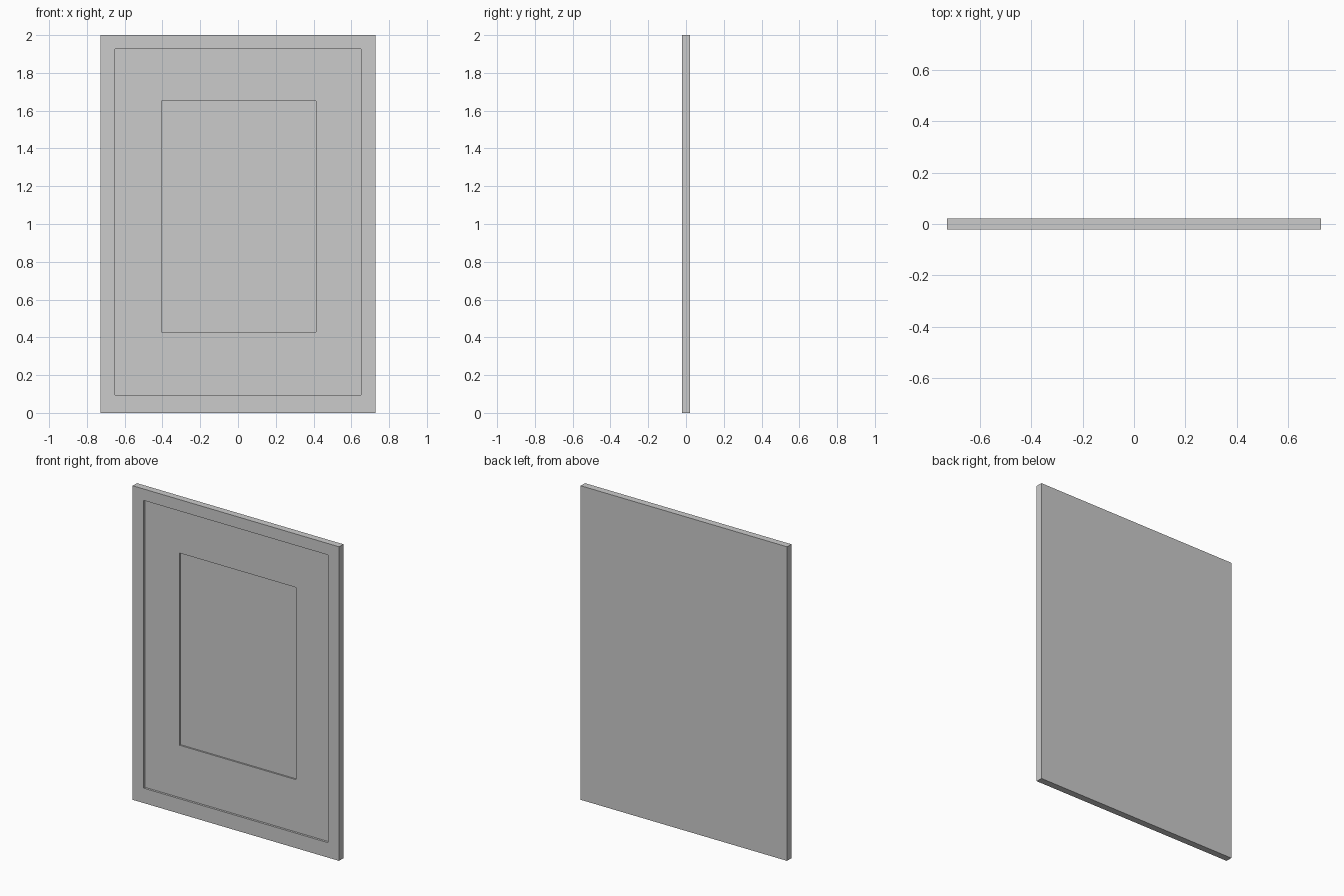
import bpy, bmesh

if "Cube" in bpy.data.objects:
    bpy.data.objects.remove(bpy.data.objects["Cube"])

# Rectangles as (x0, x1, z0, z1)
OUTER = (-0.727, 0.727, 0.0, 2.0)
MAT = (-0.65, 0.65, 0.095, 1.927)
WINDOW = (-0.405, 0.413, 0.428, 1.652)

# Depth of each layer
BACK, FRONT, MAT_Y, PICTURE_Y = 0.0215, -0.0215, -0.008, 0.002


def stepped_shell(name, loops, cap_back=False, cap_front=False):
    """Bridge a run of rectangular loops, each (rectangle, y)."""
    bm = bmesh.new()
    rings = []
    for (x0, x1, z0, z1), y in loops:
        corners = ((x0, z0), (x1, z0), (x1, z1), (x0, z1))
        rings.append([bm.verts.new((x, y, z)) for x, z in corners])
    for a, b in zip(rings, rings[1:]):
        for i in range(4):
            j = (i + 1) % 4
            bm.faces.new((a[i], a[j], b[j], b[i]))
    if cap_back:
        bm.faces.new(rings[0][::-1])
    if cap_front:
        bm.faces.new(rings[-1])
    mesh = bpy.data.meshes.new(name)
    bm.to_mesh(mesh)
    bm.free()
    obj = bpy.data.objects.new(name, mesh)
    bpy.context.collection.objects.link(obj)
    return obj


# Frame: back panel, outer sides, front border and inner lip
stepped_shell("frame", [(OUTER, BACK), (OUTER, FRONT), (MAT, FRONT), (MAT, MAT_Y)],
              cap_back=True)

# Mat board: recessed border with the cut edge of its window
stepped_shell("mat_board", [(MAT, MAT_Y), (WINDOW, MAT_Y), (WINDOW, PICTURE_Y)])

# Picture: flat panel at the bottom of the window
stepped_shell("picture_panel", [(WINDOW, PICTURE_Y)], cap_front=True)
